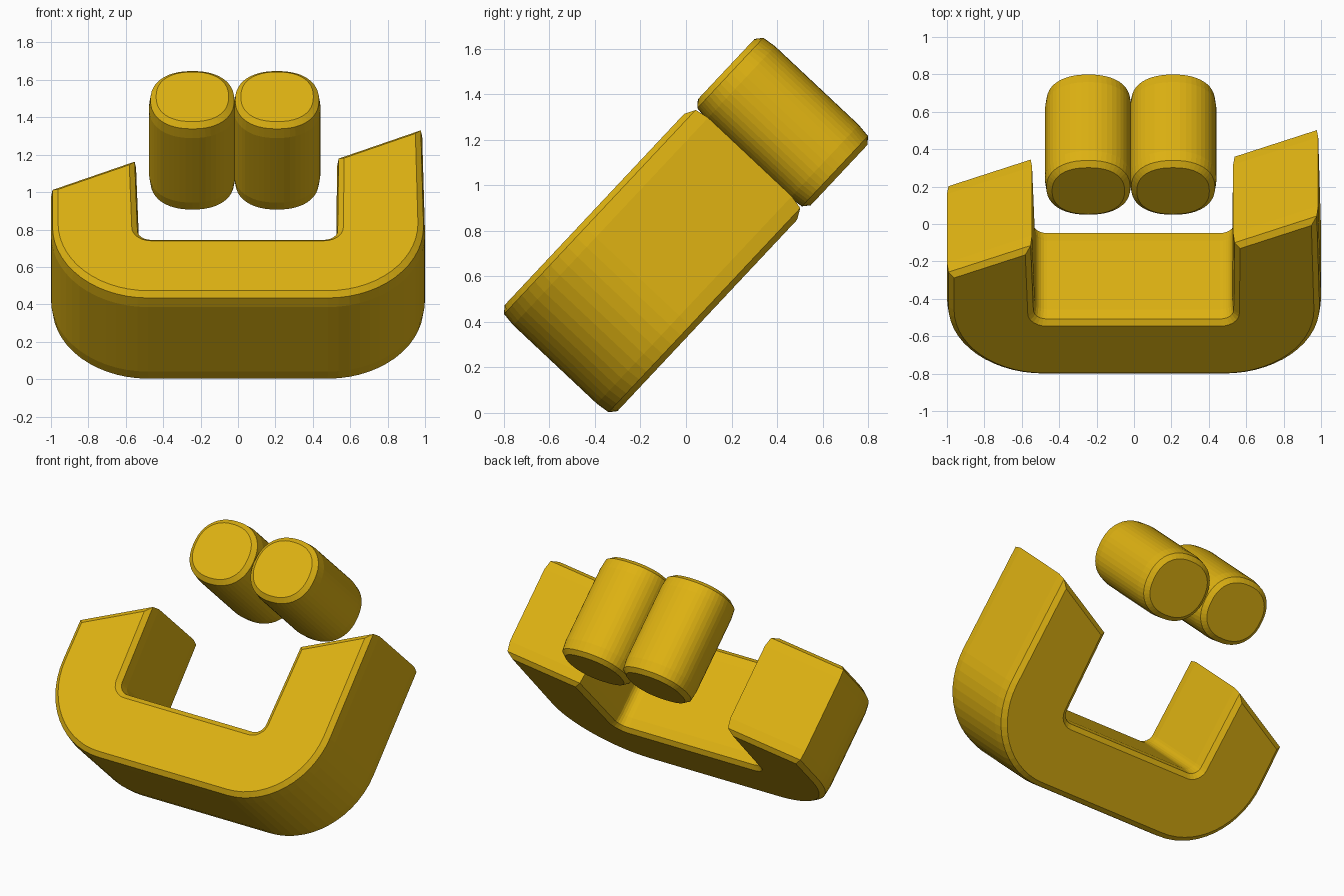
import bpy, bmesh, math
from mathutils import Vector

cube = bpy.data.objects.get("Cube")
if cube:
    bpy.data.objects.remove(cube, do_unlink=True)

TILT = math.radians(46.8)
HALF_DEPTH = 0.34
# rounded rim: (inset from outline, distance from the flat face)
RIM = [(0.038, 0.0), (0.008, 0.025), (0.0, 0.088)]

yellow = bpy.data.materials.new("golden_yellow")
yellow.use_nodes = True
colour = (0.73, 0.445, 0.006, 1)
yellow.diffuse_color = colour
yellow.node_tree.nodes["Principled BSDF"].inputs["Base Color"].default_value = colour


def arc(cx, cy, rx, ry, start, end, steps, power=2.0):
    """Points on an elliptical arc; a power above 2 squares it off."""
    pts = []
    for i in range(steps + 1):
        a = math.radians(start + (end - start) * i / steps)
        c, s = math.cos(a), math.sin(a)
        pts.append(Vector((cx + rx * math.copysign(abs(c) ** (2 / power), c),
                           cy + ry * math.copysign(abs(s) ** (2 / power), s))))
    return pts


def inset(outline, dist):
    """Mitred inset of a counter-clockwise outline."""
    result = []
    for i, p in enumerate(outline):
        a = (p - outline[i - 1]).normalized()
        b = (outline[(i + 1) % len(outline)] - p).normalized()
        na, nb = Vector((-a.y, a.x)), Vector((-b.y, b.x))
        result.append(p + (na + nb) * (dist / (1 + na.dot(nb))))
    return result


def solid(name, outline):
    """Extrude an outline with rounded front and back rims, then tilt it."""
    bm = bmesh.new()
    layers = [(d, HALF_DEPTH - h) for d, h in RIM]
    layers += [(d, -z) for d, z in reversed(layers)]
    rings = [[bm.verts.new((p.x, p.y, z)) for p in inset(outline, d)]
             for d, z in layers]
    bm.faces.new(rings[0])
    bm.faces.new(rings[-1][::-1])
    n = len(outline)
    for top, low in zip(rings, rings[1:]):
        for i in range(n):
            j = (i + 1) % n
            bm.faces.new((top[i], low[i], low[j], top[j]))
    mesh = bpy.data.meshes.new(name)
    bm.to_mesh(mesh)
    bm.free()
    mesh.materials.append(yellow)
    obj = bpy.data.objects.new(name, mesh)
    obj.rotation_euler.x = TILT
    obj.location.z = 0.825
    bpy.context.collection.objects.link(obj)
    return obj


# U-shaped bracket with slanted arm ends
bracket = [Vector((-0.545, 0.18)), Vector((-1.0, -0.035))]
bracket += arc(-0.48, -0.31, 0.52, 0.53, 180, 270, 14)
bracket += arc(0.48, -0.31, 0.52, 0.53, 270, 360, 14)
bracket += [Vector((0.985, 0.41)), Vector((0.53, 0.195))]
bracket += arc(0.46, -0.338, 0.065, 0.06, 0, -90, 6)
bracket += arc(-0.465, -0.338, 0.065, 0.06, 270, 180, 6)
solid("bracket", bracket)

# pair of short rounded cylinders above the gap
for name, x in (("left_cylinder", 0.209), ("right_cylinder", -0.244)):
    solid(name, arc(x, 0.62, 0.232, 0.22, 0, 360, 48, 2.25)[:-1])
